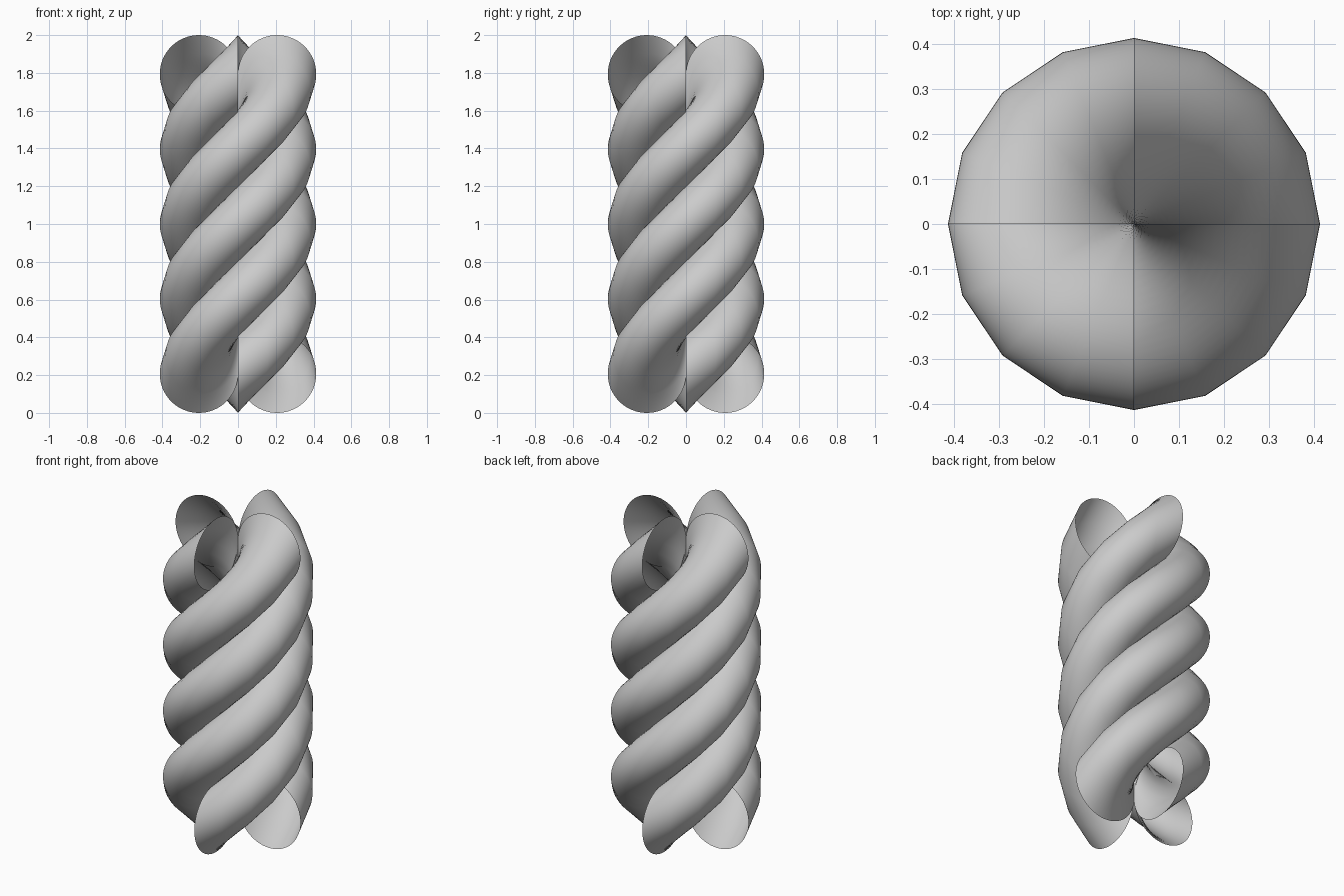
import bpy, bmesh
from math import sin, cos, pi

if "Cube" in bpy.data.objects:
    bpy.data.objects.remove(bpy.data.objects["Cube"])

R = 0.2071            # tube radius, also its distance from the axis
RISE = 2 - 2 * R      # height gained in one full turn
STEPS, SIDES = 16, 64


def strand(name, start):
    """Upright circle swept once around z while rising; ends stay open."""
    bm = bmesh.new()
    rings = []
    for i in range(STEPS + 1):
        a = start + 2 * pi * i / STEPS
        ring = []
        for j in range(SIDES):
            t = 2 * pi * j / SIDES
            r = R + R * cos(t)
            z = R + R * sin(t) + RISE * i / STEPS
            ring.append(bm.verts.new((r * cos(a), r * sin(a), z)))
        rings.append(ring)
    for lo, hi in zip(rings, rings[1:]):
        for j in range(SIDES):
            k = (j + 1) % SIDES
            f = bm.faces.new((lo[j], hi[j], hi[k], lo[k]))
            f.smooth = True
    mesh = bpy.data.meshes.new(name)
    bm.to_mesh(mesh)
    bm.free()
    bpy.context.collection.objects.link(bpy.data.objects.new(name, mesh))


# four rope strands a quarter turn apart
for n in range(4):
    strand(f"rope_strand_{n + 1}", n * pi / 2)
